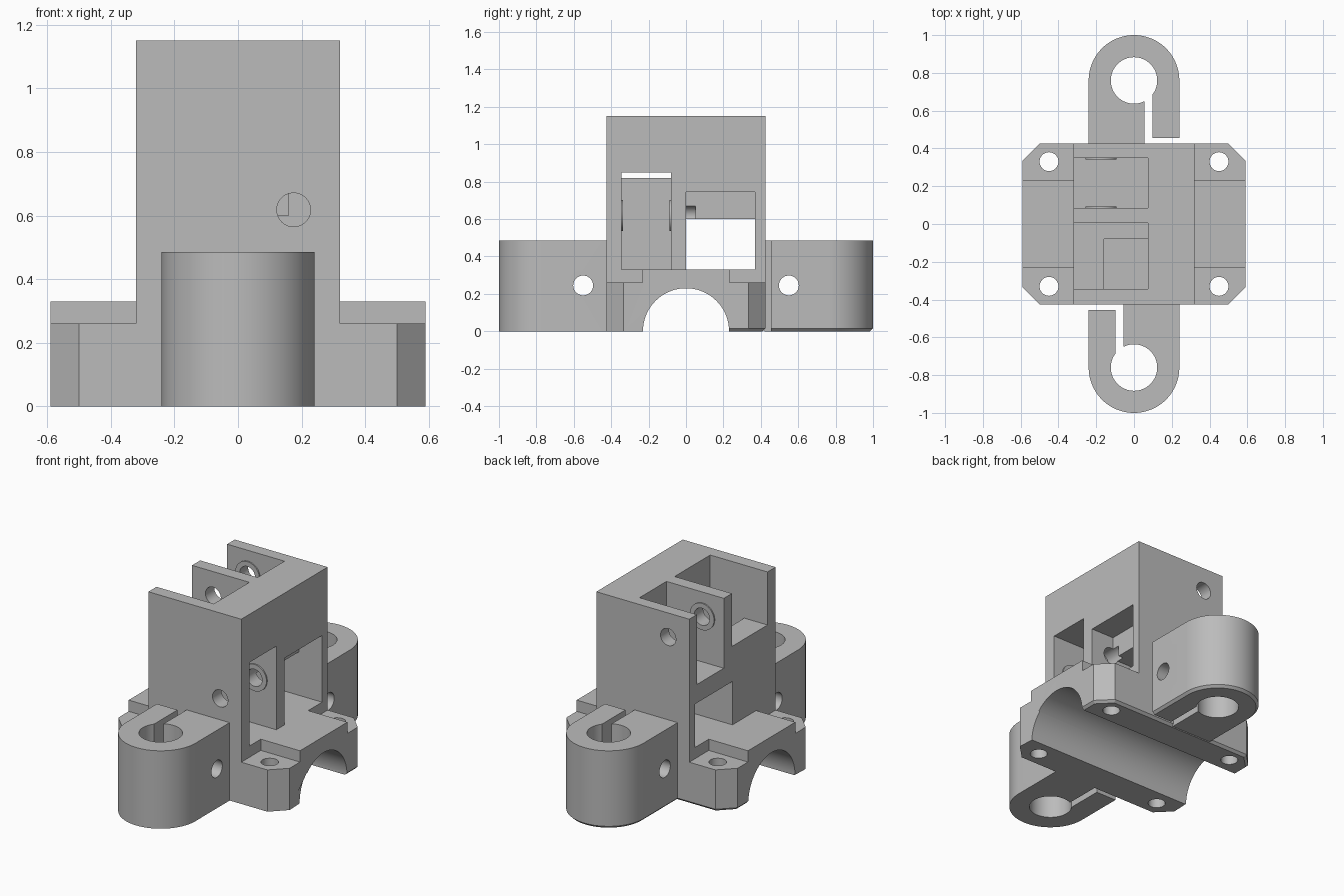
import bpy
import bmesh
from math import pi, sin, cos
from mathutils import Matrix, Vector

if "Cube" in bpy.data.objects:
    bpy.data.objects.remove(bpy.data.objects["Cube"], do_unlink=True)

grey = bpy.data.materials.new("matte_grey")
grey.use_nodes = True
COLOUR = (0.5, 0.5, 0.5, 1)
grey.diffuse_color = COLOUR
grey.node_tree.nodes["Principled BSDF"].inputs["Base Color"].default_value = COLOUR


def make(name, bm):
    bmesh.ops.recalc_face_normals(bm, faces=bm.faces)
    mesh = bpy.data.meshes.new(name)
    bm.to_mesh(mesh)
    bm.free()
    mesh.materials.append(grey)
    obj = bpy.data.objects.new(name, mesh)
    bpy.context.collection.objects.link(obj)
    return obj


def box(name, x, y, z):
    bm = bmesh.new()
    bmesh.ops.create_cube(bm, size=1)
    for v in bm.verts:
        v.co = Vector([(a + b) / 2 + c * (b - a) for (a, b), c in zip((x, y, z), v.co)])
    return make(name, bm)


def rod(name, axis, radius, centre, length, sides=48):
    turn = {"x": Matrix.Rotation(pi / 2, 4, "Y"), "y": Matrix.Rotation(pi / 2, 4, "X"),
            "z": Matrix.Identity(4)}[axis]
    bm = bmesh.new()
    bmesh.ops.create_cone(bm, cap_ends=True, segments=sides, radius1=radius, radius2=radius,
                          depth=length, matrix=Matrix.Translation(centre) @ turn)
    return make(name, bm)


def prism(name, outline, height, chamfer_if=None):
    """Extrude an outline upward; optionally chamfer chosen bottom edges."""
    bm = bmesh.new()
    bottom = bm.faces.new([bm.verts.new((x, y, 0)) for x, y in outline])
    top = bmesh.ops.extrude_face_region(bm, geom=[bottom], use_keep_orig=True)
    bmesh.ops.translate(bm, vec=(0, 0, height),
                        verts=[g for g in top["geom"] if isinstance(g, bmesh.types.BMVert)])
    bmesh.ops.recalc_face_normals(bm, faces=bm.faces)
    if chamfer_if:
        edges = [e for e in bm.edges if all(v.co.z < 0.001 and chamfer_if(v.co) for v in e.verts)]
        bmesh.ops.bevel(bm, geom=edges, offset=0.015, segments=1, affect="EDGES")
    return make(name, bm)


def cut(obj, cutters):
    bpy.context.view_layer.objects.active = obj
    for cutter in cutters:
        cutter.hide_render = True
        mod = obj.modifiers.new("cut", "BOOLEAN")
        mod.operation, mod.solver, mod.object = "DIFFERENCE", "EXACT", cutter
        bpy.ops.object.modifier_apply(modifier=mod.name)
        bpy.data.objects.remove(cutter, do_unlink=True)


def finish(obj):
    bpy.ops.object.select_all(action="DESELECT")
    obj.select_set(True)
    bpy.context.view_layer.objects.active = obj
    bpy.ops.object.shade_smooth_by_angle(angle=pi / 6)


W, D, BASE_TOP, TOWER_W = 0.59, 0.425, 0.33, 0.32
SIGNS = [(sx, sy) for sx in (-1, 1) for sy in (-1, 1)]

# Base plate with chamfered corners, half-round saddle and four lowered bolt pads
c = 0.09
right_edge = [(W - c, -D), (W, c - D), (W, 0), (W, D - c), (W - c, D)]
left_edge = [(-x, y) for x, y in reversed(right_edge)]
base = prism("base", right_edge + left_edge, BASE_TOP, lambda p: p.y > -0.001)
cutters = [rod("saddle_cutter", "x", 0.23, (0, 0, 0), 2, 96)]
for sx, sy in SIGNS:
    cutters.append(box("pad_cutter", sorted((sx * TOWER_W, sx * 0.7)),
                       sorted((sy * 0.233, sy * 0.6)), (0.26, 0.5)))
    cutters.append(rod("bolt_cutter", "z", 0.05, (sx * 0.45, sy * 0.33, 0.1), 1))
cut(base, cutters)
finish(base)

# Tower with side windows below and open pockets above
tower = box("tower", (-TOWER_W, TOWER_W), (-D, D), (BASE_TOP, 1.15))
front_axle = (0.175, 0.618)
back_axle = (-0.175, 1.0)
cut(tower, [
    box("front_window", (-0.16, 0.4), (-0.345, -0.08), (0.2, 0.85)),
    box("through_window", (-0.4, 0.4), (0, 0.37), (0.2, 0.6)),
    box("tall_window", (0.16, 0.4), (0, 0.37), (0.2, 0.745)),
    box("back_pocket", (-0.4, 0.075), (0.085, 0.35), (0.715, 1.3)),
    box("front_pocket", (-0.4, 0.075), (-0.345, 0.005), (0.82, 1.3)),
    rod("front_axle_cutter", "y", 0.053, (front_axle[0], -0.25, front_axle[1]), 0.6),
    rod("back_axle_cutter", "y", 0.053, (back_axle[0], 0.25, back_axle[1]), 0.6),
])
finish(tower)

# Thin raised washers around the axle holes, inside the pockets
for name, (x, z), walls in (("front_washer", front_axle, (-0.341, -0.084)),
                            ("back_washer", back_axle, (0.346, 0.089))):
    for y in walls:
        washer = rod(name, "y", 0.083, (x, y, z), 0.008)
        cut(washer, [rod("washer_cutter", "y", 0.053, (x, y, z), 0.1)])
        finish(washer)

# Split rod clamps at front and back, the back one turned half way round
R, CY = 0.24, 0.76
for name, s in (("front_clamp", -1), ("back_clamp", 1)):
    arc = [(R * cos(pi * i / 48), CY + R * sin(pi * i / 48)) for i in range(49)]
    outline = [(s * x, s * y) for x, y in arc + [(-R, D - 0.02), (R, D - 0.02)]]
    rule = (lambda p: True) if s > 0 else None
    clamp = prism(name, outline, 0.485, rule)
    cut(clamp, [
        rod("rod_cutter", "z", 0.123, (0, s * CY, 0.2), 1, 64),
        box("slot_cutter", sorted((s * 0.056, s * 0.098)), sorted((s * 0.3, s * CY)), (-0.2, 0.8)),
        box("gap_cutter", sorted((s * 0.08, s * 0.4)), sorted((s * 0.3, s * 0.455)), (-0.2, 0.8)),
        rod("screw_cutter", "x", 0.053, (0, s * 0.55, 0.245), 1),
    ])
    finish(clamp)
